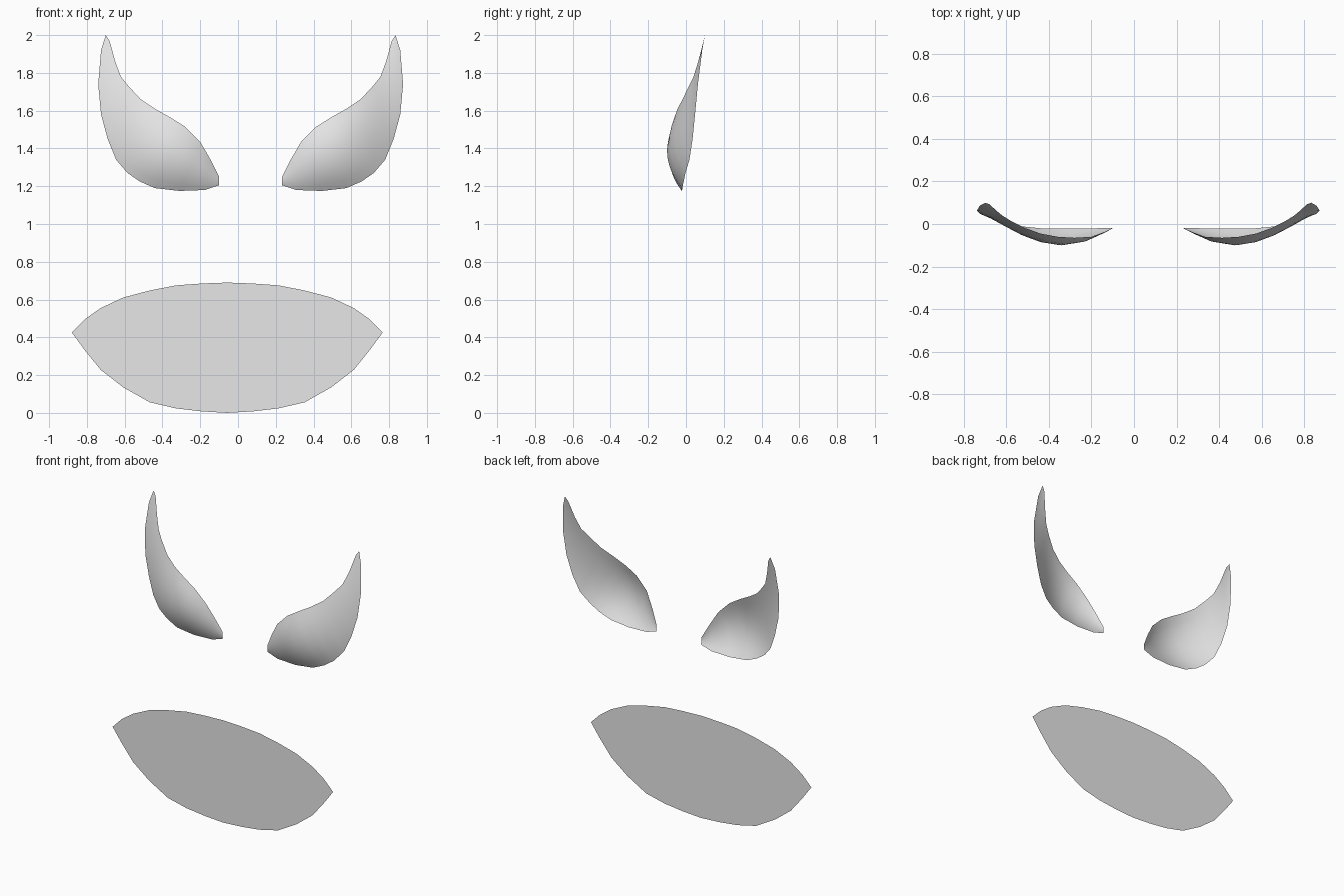
import bpy, bmesh

if "Cube" in bpy.data.objects:
    bpy.data.objects.remove(bpy.data.objects["Cube"])

grey = bpy.data.materials.new("light_grey")
grey.diffuse_color = (0.8, 0.8, 0.8, 1.0)
grey.use_nodes = True
grey.node_tree.nodes["Principled BSDF"].inputs["Base Color"].default_value = grey.diffuse_color


def finish(bm, name):
    mesh = bpy.data.meshes.new(name)
    bm.to_mesh(mesh)
    bm.free()
    mesh.materials.append(grey)
    obj = bpy.data.objects.new(name, mesh)
    bpy.context.collection.objects.link(obj)
    return obj


# Eye cross-sections from horn tip to inner corner:
# lower rim x, y, z, upper rim x, y, z, depth at the middle
EYE = [
    (-.700, .100, 2.00, -.700, .100, 2.00, .100),
    (-.725, .086, 1.92, -.680, .093, 1.97, .088),
    (-.740, .063, 1.74, -.650, .065, 1.86, .060),
    (-.725, .048, 1.58, -.620, .040, 1.78, .038),
    (-.690, .035, 1.45, -.580, .015, 1.73, .013),
    (-.645, .018, 1.34, -.515, -.018, 1.66, -.022),
    (-.585, -.003, 1.27, -.440, -.045, 1.61, -.058),
    (-.520, -.012, 1.225, -.360, -.060, 1.565, -.085),
    (-.440, -.020, 1.19, -.280, -.065, 1.515, -.098),
    (-.310, -.022, 1.175, -.200, -.060, 1.435, -.082),
    (-.175, -.020, 1.18, -.145, -.040, 1.34, -.047),
    (-.100, -.018, 1.205, -.100, -.020, 1.25, -.021),
]
EYE_CENTRE = 0.067
ROWS = 8


def make_eye(name, mirrored):
    """Thin curved shell, bulging forward and open at the back."""
    bm = bmesh.new()
    grid = []
    for x0, y0, z0, x1, y1, z1, mid in EYE:
        column = []
        for j in range(ROWS + 1):
            v = j / ROWS
            x = x0 + (x1 - x0) * v
            y = y0 + (y1 - y0) * v + 4 * v * (1 - v) * (mid - (y0 + y1) / 2)
            z = z0 + (z1 - z0) * v
            column.append(bm.verts.new((2 * EYE_CENTRE - x if mirrored else x, y, z)))
        grid.append(column)
    for a, b in zip(grid, grid[1:]):
        for j in range(ROWS):
            quad = [a[j], b[j], b[j + 1], a[j + 1]]
            bm.faces.new(quad[::-1] if mirrored else quad)
    bmesh.ops.remove_doubles(bm, verts=bm.verts, dist=0.0005)
    for face in bm.faces:
        face.smooth = True
    return finish(bm, name)


make_eye("left_eye", False)
make_eye("right_eye", True)

# Mouth: flat lens, half outline as (half width, upper z, lower z)
MOUTH = [
    (.823, .426, .426), (.755, .495, .333), (.670, .555, .228),
    (.550, .611, .135), (.410, .648, .056), (.272, .675, .024),
    (.135, .685, .008), (0, .690, 0),
]
MOUTH_X, MOUTH_Y = -0.057, -0.08
lower = [(-w, lo) for w, up, lo in MOUTH] + [(w, lo) for w, up, lo in MOUTH[-2::-1]]
upper = [(w, up) for w, up, lo in MOUTH[1:]] + [(-w, up) for w, up, lo in MOUTH[-2:0:-1]]
bm = bmesh.new()
bm.faces.new([bm.verts.new((MOUTH_X + x, MOUTH_Y, z)) for x, z in lower + upper])
finish(bm, "mouth")
